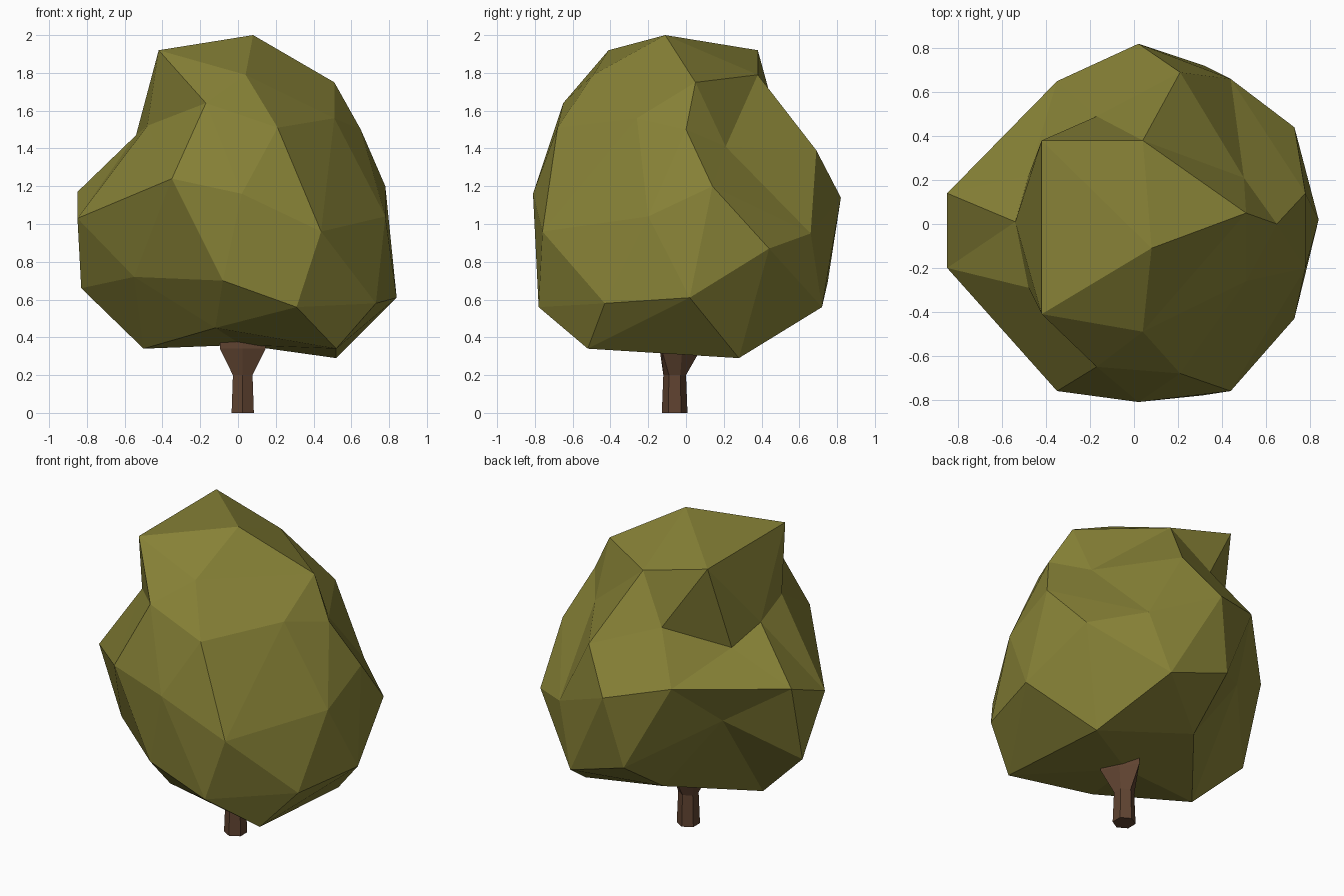
import bpy
import bmesh
from math import atan2, cos, sin, tau

if "Cube" in bpy.data.objects:
    bpy.data.objects.remove(bpy.data.objects["Cube"])


def make_material(name, colour):
    material = bpy.data.materials.new(name)
    material.use_nodes = True
    rgba = (*colour, 1)
    material.diffuse_color = rgba
    shader = material.node_tree.nodes["Principled BSDF"]
    shader.inputs["Base Color"].default_value = rgba
    shader.inputs["Roughness"].default_value = 0.9
    return material


def finish(bm, name, material):
    bmesh.ops.recalc_face_normals(bm, faces=bm.faces)
    mesh = bpy.data.meshes.new(name)
    bm.to_mesh(mesh)
    bm.free()
    mesh.materials.append(material)
    mesh.shade_flat()
    obj = bpy.data.objects.new(name, mesh)
    bpy.context.scene.collection.objects.link(obj)
    return obj


olive = make_material("olive leaves", (0.24, 0.22, 0.037))
brown = make_material("brown bark", (0.115, 0.056, 0.03))

# Foliage: rings of a coarse ball, top to bottom, each anticlockwise from +x
crown_rings = {
    "top": [(.08, -.11, 2)],
    "cap": [(.51, .05, 1.75), (.04, .38, 1.79), (-.42, .38, 1.92),
            (-.42, -.41, 1.92), (.04, -.49, 1.79)],
    "shoulder": [(.5, .21, 1.41), (-.17, .49, 1.52), (-.54, .01, 1.47),
                 (-.17, -.65, 1.64), (.51, -.26, 1.56)],
    "chest": [(.65, 0, 1.5), (.21, .69, 1.39), (-.48, .22, 1.37),
              (-.48, -.29, 1.52), (.21, -.68, 1.51)],
    "waist": [(.78, .14, 1.2), (.44, .66, .95), (.02, .82, 1.14),
              (-.35, .65, 1.23), (-.85, .14, 1.17), (-.85, -.2, 1.03),
              (-.35, -.76, 1.24), (.02, -.81, 1.16), (.44, -.76, .96),
              (.78, -.2, 1.04)],
    "hip": [(.73, .44, .87), (-.08, .75, .69), (-.83, 0, .66),
            (-.08, -.78, .7), (.73, -.43, .58)],
    "skirt": [(.84, .02, .61), (.32, .72, .56), (-.5, .34, .95),
              (-.55, -.4, .72), (.31, -.78, .56)],
    "underside": [(.52, .28, .29), (-.12, .4, .45), (-.5, -.07, .34),
                  (-.12, -.52, .45), (.52, -.52, .34)],
    "bottom": [(.02, -.05, .36)],
}


def ring_order(vert):
    angle = round(atan2(vert.co.y, vert.co.x), 2) % round(tau, 2)
    return (-round(vert.co.z, 2), angle)


bm = bmesh.new()
bmesh.ops.create_icosphere(bm, subdivisions=2, radius=1)
targets = [point for ring in crown_rings.values() for point in ring]
for vert, point in zip(sorted(bm.verts, key=ring_order), targets):
    vert.co = point
finish(bm, "foliage", olive)

# Trunk: six-sided post whose alternate corners flare into short branches
sides = 6
centre_x, centre_y = .025, -.06
bm = bmesh.new()
rings = []
for height, radius, flare in [(0, .068, 0), (.2, .06, 0), (.34, .08, .06), (.4, .08, .06)]:
    ring = []
    for i in range(sides):
        angle = tau * (i + .5) / sides
        r = radius + flare * (i % 2)
        ring.append(bm.verts.new((centre_x + r * cos(angle), centre_y + r * sin(angle), height)))
    rings.append(ring)
for low, high in zip(rings, rings[1:]):
    for i in range(sides):
        j = (i + 1) % sides
        bm.faces.new((low[i], low[j], high[j], high[i]))
bm.faces.new(rings[0])
bm.faces.new(rings[-1])
finish(bm, "trunk", brown)
